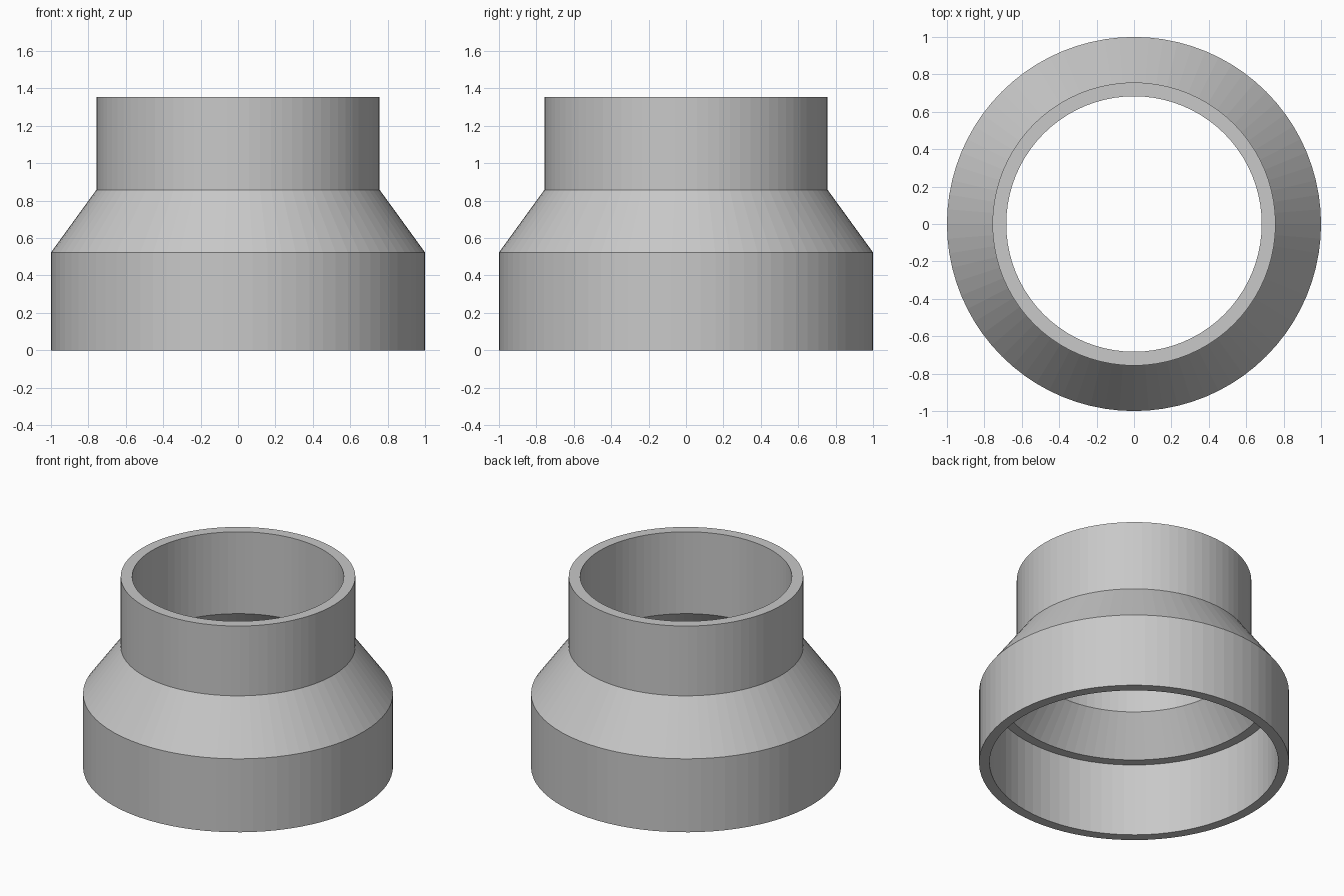
import bpy
import bmesh
import math

cube = bpy.data.objects.get("Cube")
if cube:
    bpy.data.objects.remove(cube, do_unlink=True)

SEGMENTS = 80

# Plain grey material
grey = bpy.data.materials.new("light_grey")
grey.use_nodes = True
colour = (0.58, 0.58, 0.58, 1)
grey.diffuse_color = colour
grey.node_tree.nodes["Principled BSDF"].inputs["Base Color"].default_value = colour

# Wall section as (radius, height): up the outside, down the stepped bore
section = [
    (1.0, 0), (1.0, 0.523), (0.757, 0.858), (0.757, 1.355),
    (0.683, 1.355), (0.683, 0.772), (0.867, 0.52), (0.932, 0.52), (0.932, 0),
]


def lathe(name, profile, material):
    """Revolve a closed profile around z into a solid ring."""
    bm = bmesh.new()
    rings = []
    for i in range(SEGMENTS):
        a = math.tau * i / SEGMENTS
        rings.append([bm.verts.new((r * math.cos(a), r * math.sin(a), z))
                      for r, z in profile])
    n = len(profile)
    for i, ring in enumerate(rings):
        following = rings[(i + 1) % SEGMENTS]
        for j in range(n):
            k = (j + 1) % n
            bm.faces.new((ring[j], following[j], following[k], ring[k]))
    bmesh.ops.recalc_face_normals(bm, faces=bm.faces[:])
    mesh = bpy.data.meshes.new(name)
    bm.to_mesh(mesh)
    bm.free()
    mesh.materials.append(material)
    obj = bpy.data.objects.new(name, mesh)
    bpy.context.collection.objects.link(obj)
    return obj


# Reducing sleeve: wide socket, conical shoulder and narrow neck
lathe("reducer_sleeve", section, grey)
